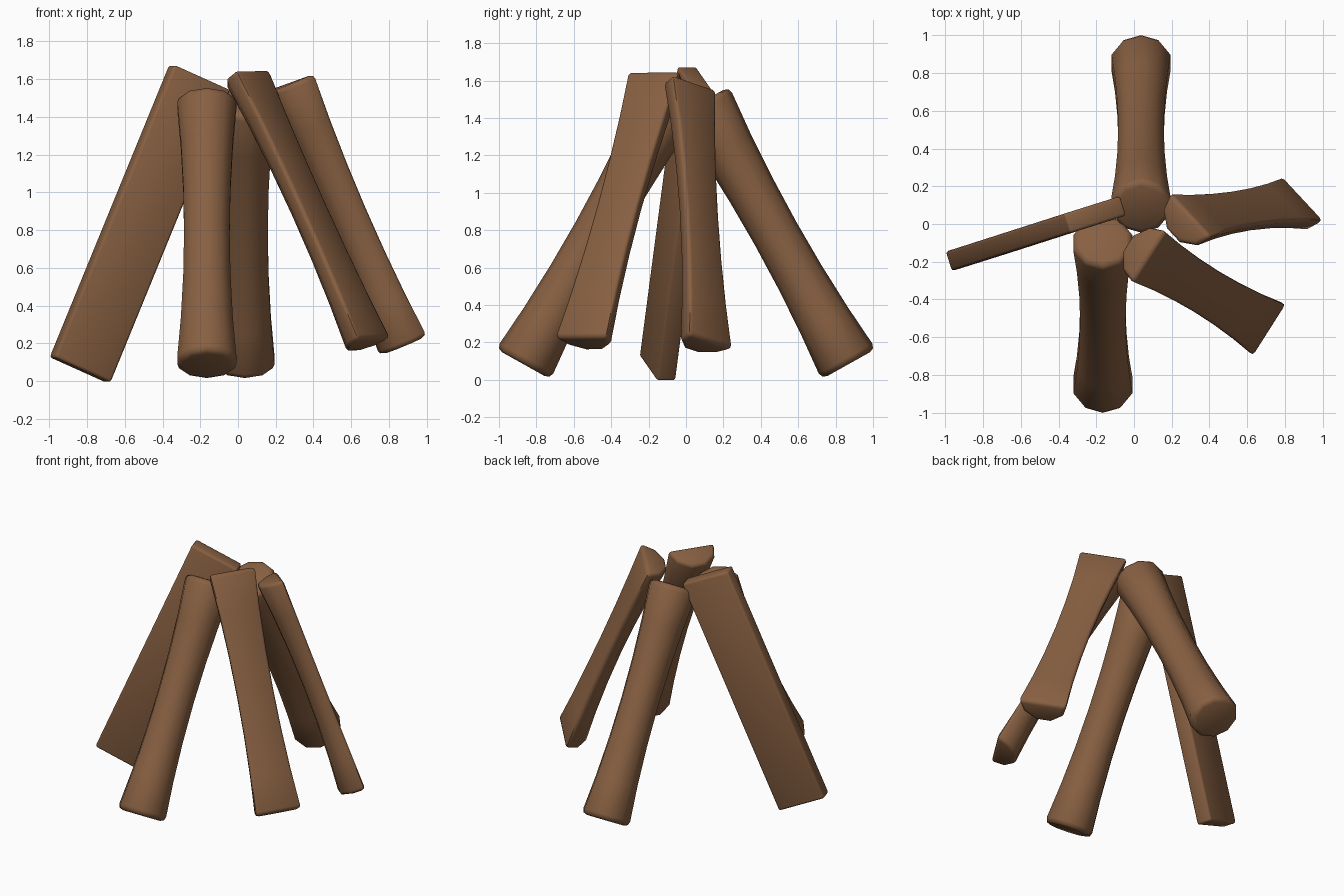
import bpy, bmesh, math
from mathutils import Vector

if "Cube" in bpy.data.objects:
    bpy.data.objects.remove(bpy.data.objects["Cube"])

bark = bpy.data.materials.new("bark brown")
bark.diffuse_color = (0.245, 0.117, 0.054, 1)
bark.use_nodes = True
bark.node_tree.nodes["Principled BSDF"].inputs["Base Color"].default_value = bark.diffuse_color

R = 0.167


def arc(start, end, steps, closed):
    n = steps if closed else steps + 1
    return [(R * math.cos(math.radians(start + (end - start) * i / steps)),
             R * math.sin(math.radians(start + (end - start) * i / steps))) for i in range(n)]


ROUND = arc(90, 450, 10, True)          # whole log
HALF = arc(180, 360, 5, False)          # split log, flat side outwards
PLANK = [(-.17, -.054), (.17, -.054), (.17, .054), (-.17, .054)]


def log(name, section, bottom, top, wide, waist, ext, bevel):
    """Loft a cross-section from bottom to top, narrowed in the middle."""
    b, t = Vector(bottom), Vector(top)
    axis = (t - b).normalized()
    w = Vector(wide)
    w = (w - axis * w.dot(axis)).normalized()
    n = w.cross(axis).normalized()
    out = b - t
    out.z = 0
    if n.dot(out) < 0:
        n = -n
    b, t = b - axis * ext, t + axis * ext
    bm = bmesh.new()
    rings = []
    steps = 6 if waist else 1
    for i in range(steps + 1):
        f = i / steps
        s = 1 - waist * (1 - (2 * f - 1) ** 2)
        c = b.lerp(t, f)
        rings.append([bm.verts.new(c + w * u * s + n * v * s) for u, v in section])
    k = len(section)
    for lo, hi in zip(rings, rings[1:]):
        for j in range(k):
            bm.faces.new((lo[j], lo[(j + 1) % k], hi[(j + 1) % k], hi[j]))
    bm.faces.new(rings[0])
    bm.faces.new(rings[-1])
    bmesh.ops.recalc_face_normals(bm, faces=bm.faces)
    # soften the cut ends and split edges
    edges = [e for e in bm.edges if e.calc_face_angle(0) > math.radians(50)]
    bmesh.ops.bevel(bm, geom=edges, offset=bevel, segments=2, profile=0.5, affect='EDGES')
    me = bpy.data.meshes.new(name)
    bm.to_mesh(me)
    bm.free()
    me.materials.append(bark)
    ob = bpy.data.objects.new(name, me)
    bpy.context.collection.objects.link(ob)
    bpy.ops.object.select_all(action='DESELECT')
    ob.select_set(True)
    bpy.context.view_layer.objects.active = ob
    bpy.ops.object.shade_smooth_by_angle(angle=math.radians(60))


# whole logs, front and back
log("front_log", ROUND, (-.165, -.855, .11), (-.165, -.10, 1.46), (1, 0, 0), .24, .03, .035)
log("back_log", ROUND, (.037, .855, .11), (.037, .10, 1.46), (1, 0, 0), .24, .03, .035)
# split logs on the right
log("front_right_split_log", HALF, (.715, -.56, .25), (.09, -.18, 1.63), (.54, .84, 0), .2, .025, .025)
log("right_split_log", HALF, (.89, .135, .225), (.31, .05, 1.57), (.21, -.225, .075), .24, .025, .025)
# flat plank on the left
log("left_plank", PLANK, (-.835, -.152, .065), (-.205, .05, 1.605), (.95, .3, 0), 0, .005, .015)
